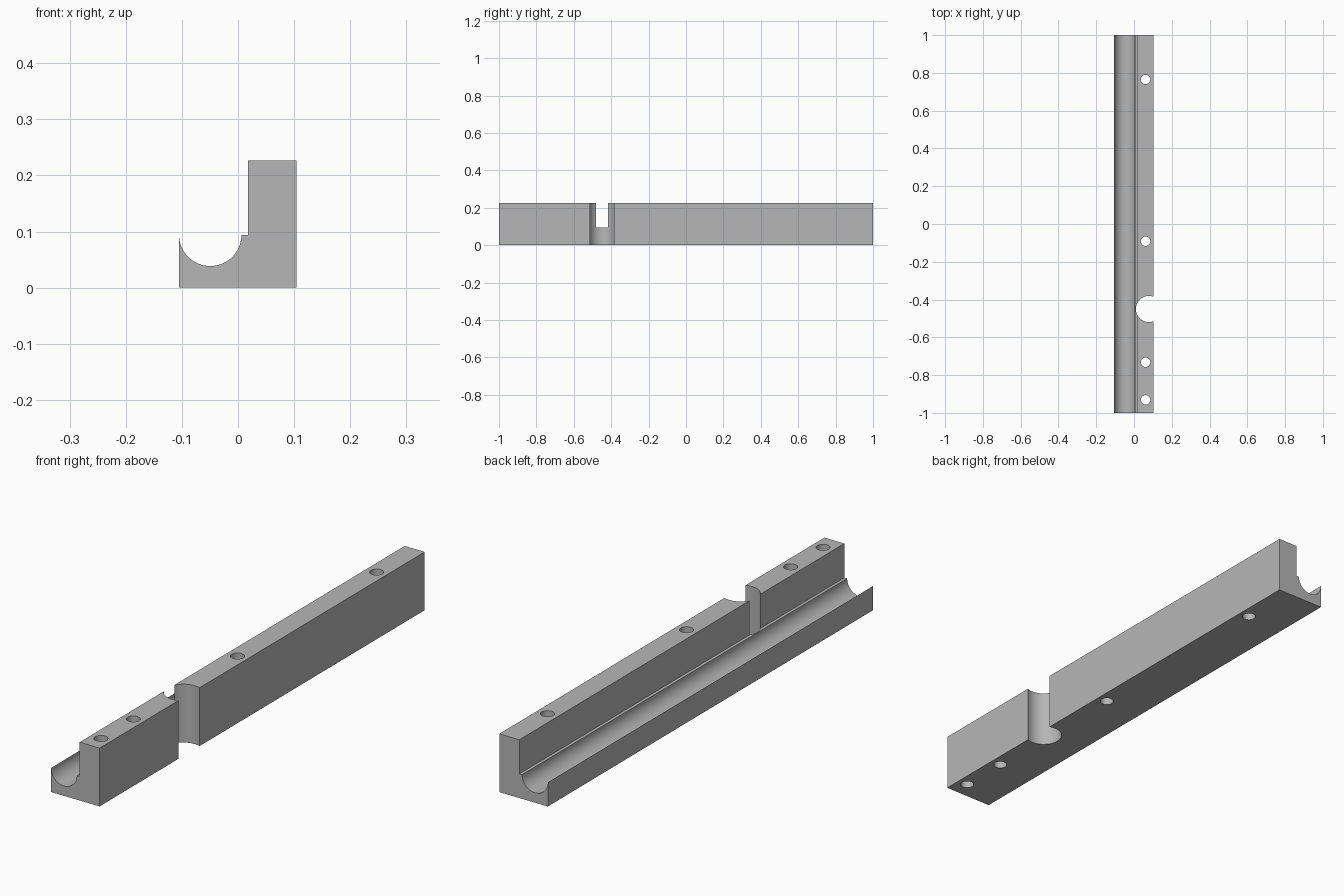
import bpy, bmesh, math

if "Cube" in bpy.data.objects:
    bpy.data.objects.remove(bpy.data.objects["Cube"], do_unlink=True)

# Single plain grey
grey = bpy.data.materials.new("plain_grey")
grey.use_nodes = True
colour = (0.47, 0.47, 0.47, 1)
grey.diffuse_color = colour
grey.node_tree.nodes["Principled BSDF"].inputs["Base Color"].default_value = colour


def make_object(name, bm):
    bmesh.ops.recalc_face_normals(bm, faces=bm.faces)
    mesh = bpy.data.meshes.new(name)
    bm.to_mesh(mesh)
    bm.free()
    mesh.materials.append(grey)
    obj = bpy.data.objects.new(name, mesh)
    bpy.context.collection.objects.link(obj)
    return obj


# Rail: L-shaped section with a half-round groove, extruded along y
left, right, wall = -0.105, 0.104, 0.018
ledge, top = 0.094, 0.227
groove_x, groove_r, steps = -0.0495, 0.0555, 32
profile = [(left, 0), (right, 0), (right, top), (wall, top), (wall, ledge)]
for i in range(steps + 1):
    a = math.pi * i / steps
    profile.append((groove_x + groove_r * math.cos(a), ledge - groove_r * math.sin(a)))

bm = bmesh.new()
section = bm.faces.new([bm.verts.new((x, -1, z)) for x, z in profile])
end = bmesh.ops.extrude_face_region(bm, geom=[section])["geom"]
bmesh.ops.translate(bm, verts=[v for v in end if isinstance(v, bmesh.types.BMVert)],
                    vec=(0, 2, 0))
rail = make_object("grooved_rail", bm)


def cut_cylinder(name, x, y, radius, segments):
    """Drill a vertical round opening through the rail."""
    bm = bmesh.new()
    bmesh.ops.create_cone(bm, cap_ends=True, segments=segments, radius1=radius,
                          radius2=radius, depth=1)
    bmesh.ops.translate(bm, verts=bm.verts, vec=(x, y, 0.1))
    cutter = make_object(name, bm)
    cutter.hide_render = True
    mod = rail.modifiers.new(name, 'BOOLEAN')
    mod.operation = 'DIFFERENCE'
    mod.solver = 'EXACT'
    mod.object = cutter
    bpy.context.view_layer.objects.active = rail
    bpy.ops.object.modifier_apply(modifier=name)
    bpy.data.objects.remove(cutter, do_unlink=True)


# Round side notch, then the four screw holes
cut_cylinder("side_notch", 0.079, -0.45, 0.069, 64)
for i, y in enumerate((-0.931, -0.732, -0.091, 0.765)):
    cut_cylinder(f"screw_hole_{i + 1}", 0.0615, y, 0.025, 32)

# Smooth the round surfaces, keep the edges crisp
bpy.ops.object.select_all(action='DESELECT')
rail.select_set(True)
bpy.context.view_layer.objects.active = rail
bpy.ops.object.shade_smooth_by_angle(angle=math.radians(30))
